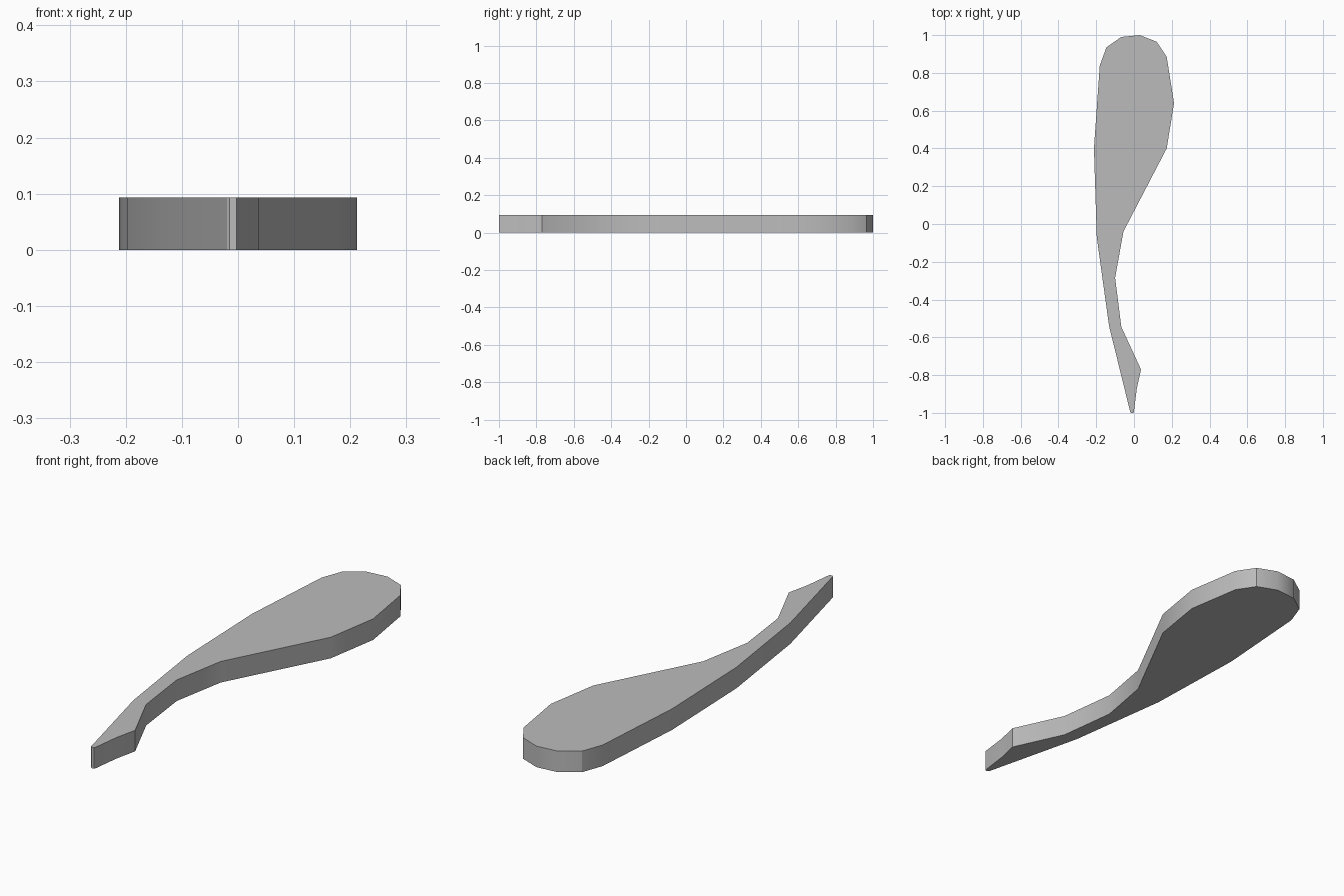
import bpy
import bmesh
import math

cube = bpy.data.objects.get("Cube")
if cube:
    bpy.data.objects.remove(cube, do_unlink=True)

THICKNESS = 0.093

# Outline of the paddle, counter-clockwise from the narrow tip
OUTLINE = [
    (-0.02, -0.995), (-0.015, -1.0), (-0.003, -1.0), (0.0, -0.99),
    (0.015, -0.87), (0.037, -0.77), (-0.067, -0.545), (-0.1, -0.285),
    (-0.056, -0.04), (0.173, 0.4), (0.212, 0.64), (0.173, 0.885),
    (0.12, 0.965), (0.03, 1.0), (-0.068, 0.99), (-0.146, 0.935),
    (-0.181, 0.84), (-0.212, 0.4), (-0.197, -0.07), (-0.132, -0.54),
]

# Plain grey material
grey = bpy.data.materials.new("grey")
grey.use_nodes = True
colour = (0.5, 0.5, 0.5, 1.0)
grey.diffuse_color = colour
grey.node_tree.nodes["Principled BSDF"].inputs["Base Color"].default_value = colour

# Flat blade: one outline face extruded upwards
bm = bmesh.new()
base = bm.faces.new([bm.verts.new((x, y, 0)) for x, y in OUTLINE])
top = bmesh.ops.extrude_face_region(bm, geom=[base], use_keep_orig=True)
raised = [v for v in top["geom"] if isinstance(v, bmesh.types.BMVert)]
bmesh.ops.translate(bm, verts=raised, vec=(0, 0, THICKNESS))
bmesh.ops.recalc_face_normals(bm, faces=bm.faces)
mesh = bpy.data.meshes.new("paddle_blade")
bm.to_mesh(mesh)
bm.free()
mesh.materials.append(grey)
blade = bpy.data.objects.new("paddle_blade", mesh)
bpy.context.collection.objects.link(blade)

# Soft shading around the rim, crisp top and bottom edges
bpy.context.view_layer.objects.active = blade
blade.select_set(True)
bpy.ops.object.shade_smooth_by_angle(angle=math.radians(30))
